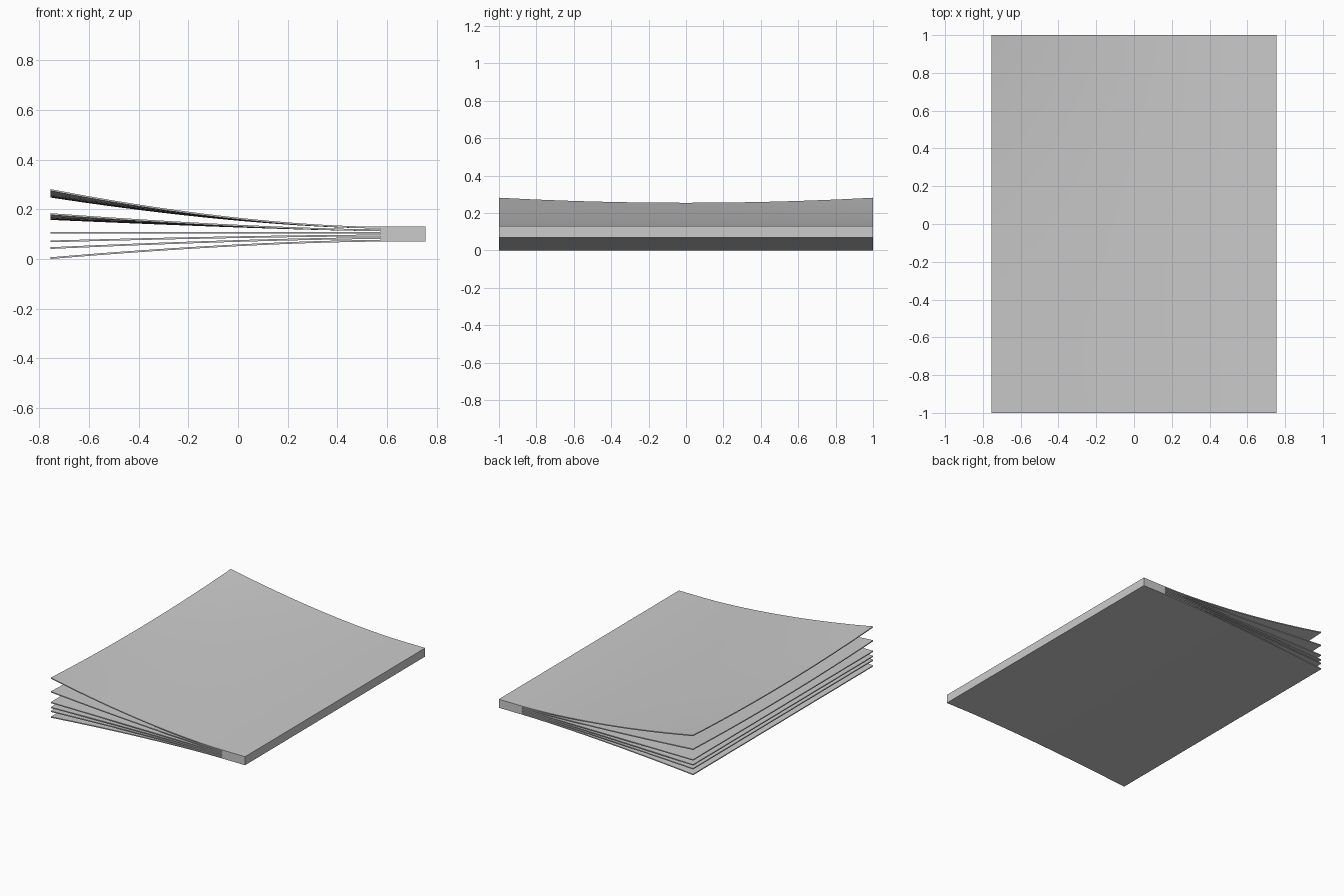
import bpy, bmesh

if "Cube" in bpy.data.objects:
    bpy.data.objects.remove(bpy.data.objects["Cube"])

paper = bpy.data.materials.new("paper_grey")
paper.diffuse_color = (0.6, 0.6, 0.6, 1)
paper.use_nodes = True
paper.node_tree.nodes["Principled BSDF"].inputs["Base Color"].default_value = paper.diffuse_color

ROOT_X, EDGE_X, HALF_Y = 0.575, -0.755, 1.0
THICK = 0.007
NX, NY = 22, 16


def finish(bm, name):
    bmesh.ops.recalc_face_normals(bm, faces=bm.faces)
    mesh = bpy.data.meshes.new(name)
    bm.to_mesh(mesh)
    bm.free()
    mesh.materials.append(paper)
    obj = bpy.data.objects.new(name, mesh)
    bpy.context.collection.objects.link(obj)
    bpy.ops.object.select_all(action='DESELECT')
    obj.select_set(True)
    bpy.context.view_layer.objects.active = obj
    bpy.ops.object.shade_smooth_by_angle()
    return obj


def sheet(name, root, edge, power, sag):
    """Thin leaf fanning away from the spine; root and edge are mid heights."""
    bm = bmesh.new()
    layers = []
    for off in (-THICK / 2, THICK / 2):
        grid = []
        for i in range(NX + 1):
            t = i / NX
            x = ROOT_X + (EDGE_X - ROOT_X) * t
            row = []
            for j in range(NY + 1):
                y = HALF_Y * (2 * j / NY - 1)
                z = root + (edge - root) * t ** power - sag * t ** 2 * (1 - y * y)
                row.append(bm.verts.new((x, y, z + off)))
            grid.append(row)
        layers.append(grid)
    lo, hi = layers
    for g in layers:
        for i in range(NX):
            for j in range(NY):
                bm.faces.new((g[i][j], g[i + 1][j], g[i + 1][j + 1], g[i][j + 1]))
    # rim around the leaf
    rim = ([(i, 0) for i in range(NX)] + [(NX, j) for j in range(NY)]
           + [(i, NY) for i in range(NX, 0, -1)] + [(0, j) for j in range(NY, 0, -1)])
    for (a, b), (c, d) in zip(rim, rim[1:] + rim[:1]):
        bm.faces.new((lo[a][b], lo[c][d], hi[c][d], hi[a][b]))
    finish(bm, name)


# bound spine block
bm = bmesh.new()
bmesh.ops.create_cube(bm, size=1)
for v in bm.verts:
    v.co = (0.755 if v.co.x > 0 else ROOT_X, HALF_Y * 2 * v.co.y,
            0.13 if v.co.z > 0 else 0.07)
finish(bm, "spine_block")

# covers and pages, bottom to top
LEAVES = [("back_cover", 0.0035, 1.6, 0.0), ("page_1", 0.044, 1.5, 0.0),
          ("page_2", 0.071, 1.5, 0.0), ("page_3", 0.106, 1.4, 0.0),
          ("page_4", 0.181, 1.5, 0.02), ("front_cover", 0.278, 1.7, 0.027)]
for k, (name, edge, power, sag) in enumerate(LEAVES):
    root = 0.0735 + k * 0.0106
    sheet(name, root, edge, power, sag)
